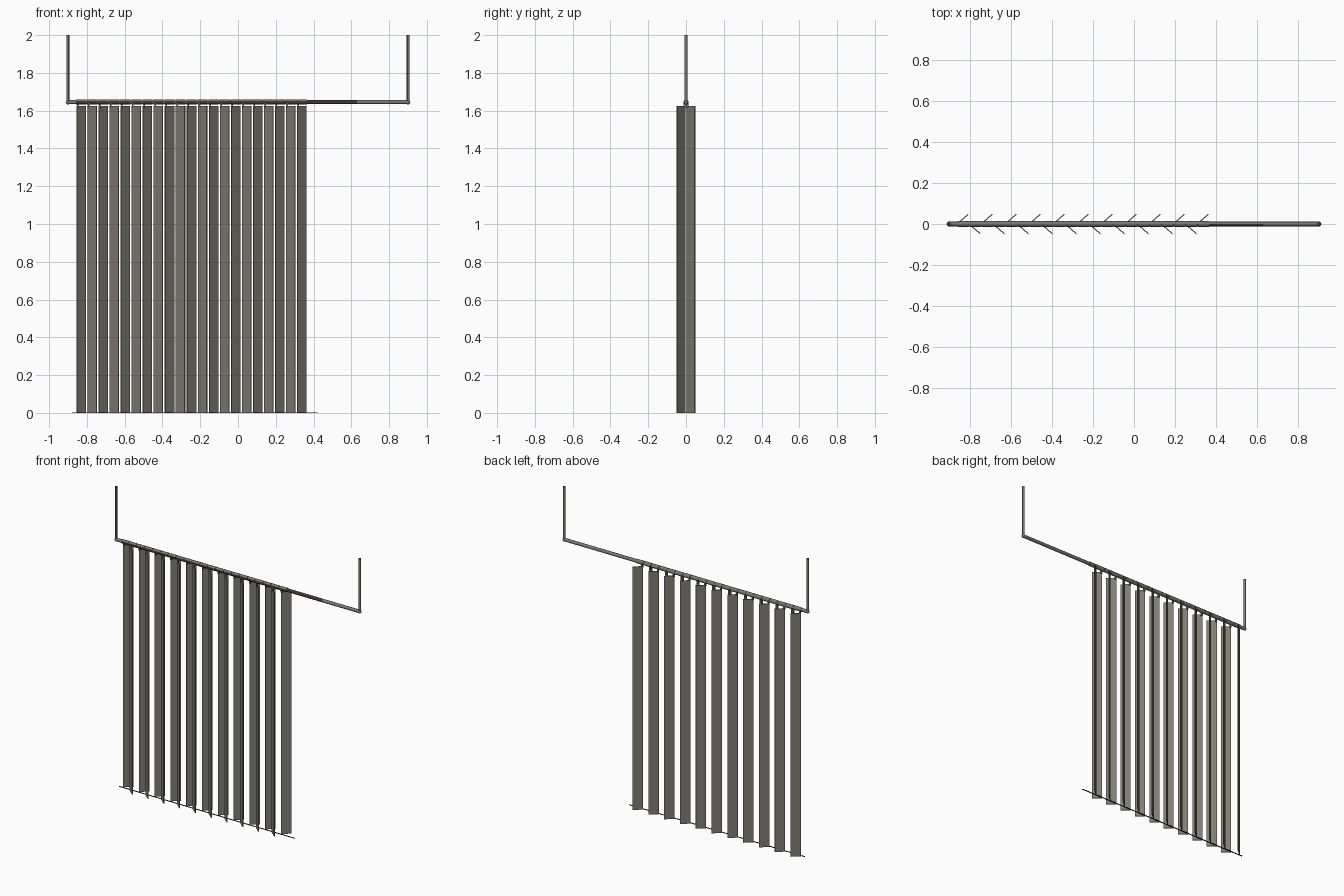
import bpy, math
from mathutils import Vector

cube = bpy.data.objects.get("Cube")
if cube:
    bpy.data.objects.remove(cube, do_unlink=True)


def material(name, color):
    mat = bpy.data.materials.new(name)
    mat.use_nodes = True
    mat.diffuse_color = (*color, 1)
    mat.node_tree.nodes["Principled BSDF"].inputs["Base Color"].default_value = (*color, 1)
    return mat


FABRIC = material("grey taupe fabric", (0.22, 0.205, 0.165))
METAL = material("weathered metal", (0.2, 0.19, 0.155))
RUST = material("dark brown rust", (0.06, 0.035, 0.028))
CORD = material("black cord", (0.02, 0.02, 0.018))


def box(name, size, loc, mat, turn=0):
    bpy.ops.mesh.primitive_cube_add(size=1, location=loc, rotation=(0, 0, turn))
    obj = bpy.context.object
    obj.name = name
    obj.scale = size
    bpy.ops.object.transform_apply(location=False, rotation=False, scale=True)
    obj.data.materials.append(mat)
    return obj


def rod(name, start, end, radius, mat):
    a, b = Vector(start), Vector(end)
    bpy.ops.mesh.primitive_cylinder_add(vertices=12, radius=radius, depth=(b - a).length,
                                        location=(a + b) / 2)
    obj = bpy.context.object
    obj.name = name
    obj.rotation_euler = (b - a).to_track_quat('Z', 'Y').to_euler()
    bpy.ops.object.transform_apply(location=True, rotation=True, scale=True)
    obj.data.materials.append(mat)
    bpy.ops.object.shade_smooth_by_angle(angle=math.radians(40))
    return obj


def rust(obj, rule):
    """Give the rust colour to the faces chosen by the rule."""
    obj.data.materials.append(RUST)
    for face in obj.data.polygons:
        if rule(face):
            face.material_index = 1


SPAN, RAIL_Z, TOP = 0.9, 1.645, 2.0
STRIPS, PITCH, FIRST_X = 21, 0.0584, -0.83
HEIGHT = 1.625

# Rail in lengths, worn brown along its lower front
joints = [-SPAN, -0.1, 0.4, 0.63, SPAN]
for i, (x0, x1) in enumerate(zip(joints, joints[1:])):
    rail = rod(f"rail_{i + 1}", (x0, 0, RAIL_Z), (x1, 0, RAIL_Z), 0.011, METAL)
    if i in (1, 2):
        rust(rail, lambda f: f.normal.y < -0.2)

# Hanging posts and rounded corner joints
for side, name in ((-1, "right"), (1, "left")):
    x = side * SPAN
    post = rod(f"{name}_post", (x, 0, RAIL_Z), (x, 0, TOP), 0.008, METAL)
    rust(post, lambda f: f.normal.x * side < 0.2 and f.normal.y < 0.3)
    bpy.ops.mesh.primitive_uv_sphere_add(segments=12, ring_count=8, radius=0.012,
                                         location=(x, 0, RAIL_Z))
    corner = bpy.context.object
    corner.name = f"{name}_corner"
    corner.data.materials.append(METAL)
    bpy.ops.object.shade_smooth_by_angle(angle=math.radians(40))

# Zigzag strips, each with a sleeve on the rail and a short hanger
for i in range(STRIPS):
    x = FIRST_X + i * PITCH
    side = 1 if i % 2 == 0 else -1
    box(f"strip_{i + 1}", (0.063, 0.005, HEIGHT), (x, side * 0.0265, HEIGHT / 2),
        FABRIC, side * math.radians(41))
    sleeve = rod(f"sleeve_{i + 1}", (x - 0.027, 0, RAIL_Z), (x + 0.027, 0, RAIL_Z), 0.0135, METAL)
    rust(sleeve, lambda f: f.normal.y < -0.2 and f.normal.z < 0.3)
    box(f"hanger_{i + 1}", (0.008, 0.012, 0.025), (x - 0.018, side * 0.006, 1.627), METAL)

# Thin flat cord linking the strip bottoms
cord_start, cord_end = -0.88, 0.42
box("bottom_cord", (cord_end - cord_start, 0.008, 0.002),
    ((cord_start + cord_end) / 2, 0, 0.001), CORD)
